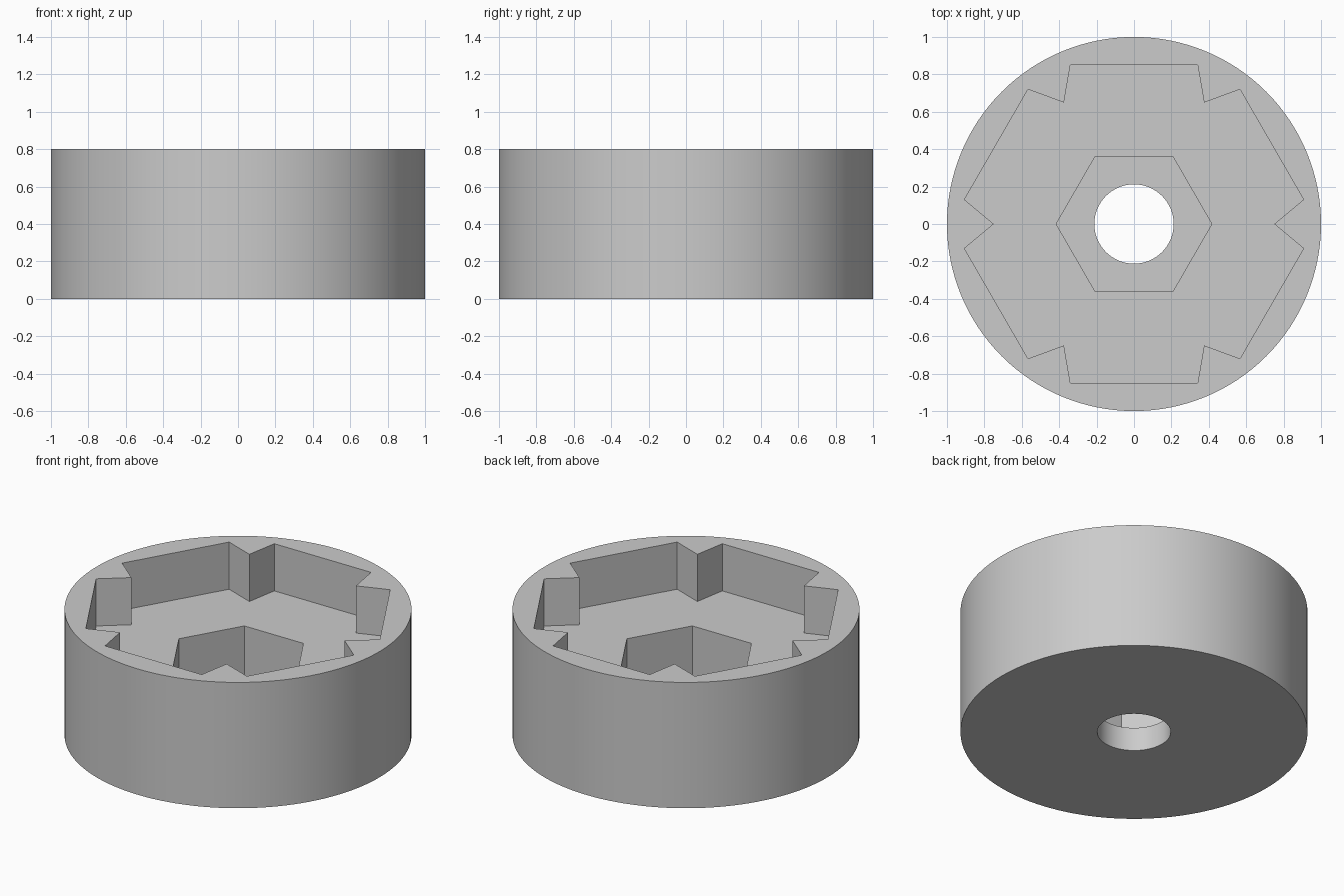
import bpy
import bmesh
from math import cos, sin, pi, radians

cube = bpy.data.objects.get("Cube")
if cube:
    bpy.data.objects.remove(cube, do_unlink=True)

grey = bpy.data.materials.new("light grey")
grey.use_nodes = True
colour = (0.6, 0.6, 0.6, 1)
grey.diffuse_color = colour
grey.node_tree.nodes["Principled BSDF"].inputs["Base Color"].default_value = colour


def polar(radius, angle):
    return radius * cos(angle), radius * sin(angle)


def ring(radius, count):
    return [polar(radius, 2 * pi * i / count) for i in range(count)]


def prism(name, outline, bottom, top):
    """Upright solid with the given outline."""
    bm = bmesh.new()
    base = bm.faces.new([bm.verts.new((x, y, bottom)) for x, y in outline])
    walls = bmesh.ops.extrude_face_region(bm, geom=[base])["geom"]
    verts = [v for v in walls if isinstance(v, bmesh.types.BMVert)]
    bmesh.ops.translate(bm, verts=verts, vec=(0, 0, top - bottom))
    bmesh.ops.recalc_face_normals(bm, faces=bm.faces)
    mesh = bpy.data.meshes.new(name)
    bm.to_mesh(mesh)
    bm.free()
    mesh.materials.append(grey)
    obj = bpy.data.objects.new(name, mesh)
    bpy.context.collection.objects.link(obj)
    return obj


# Round body
body = prism("round_body", ring(1, 128), 0, 0.8)
bpy.context.view_layer.objects.active = body
body.select_set(True)

# Six-sided pocket outline with a pointed tooth at every corner
pocket = []
for i in range(6):
    corner = i * pi / 3
    for radius, turn in ((0.916, -8.2), (0.75, 0), (0.916, 8.2)):
        pocket.append(polar(radius, corner + radians(turn)))

# Stepped recesses: toothed pocket, hexagonal seat, through hole
recesses = (
    ("toothed_pocket_cutter", pocket, 0.5),
    ("hexagon_seat_cutter", ring(0.416, 6), 0.15),
    ("through_hole_cutter", ring(0.212, 64), -0.1),
)
for name, outline, floor in recesses:
    cutter = prism(name, outline, floor, 1)
    cutter.hide_render = True
    cut = body.modifiers.new(name, "BOOLEAN")
    cut.operation = "DIFFERENCE"
    cut.solver = "EXACT"
    cut.object = cutter
    bpy.ops.object.modifier_apply(modifier=cut.name)
    bpy.data.objects.remove(cutter, do_unlink=True)

bpy.ops.object.shade_smooth_by_angle(angle=radians(30))
